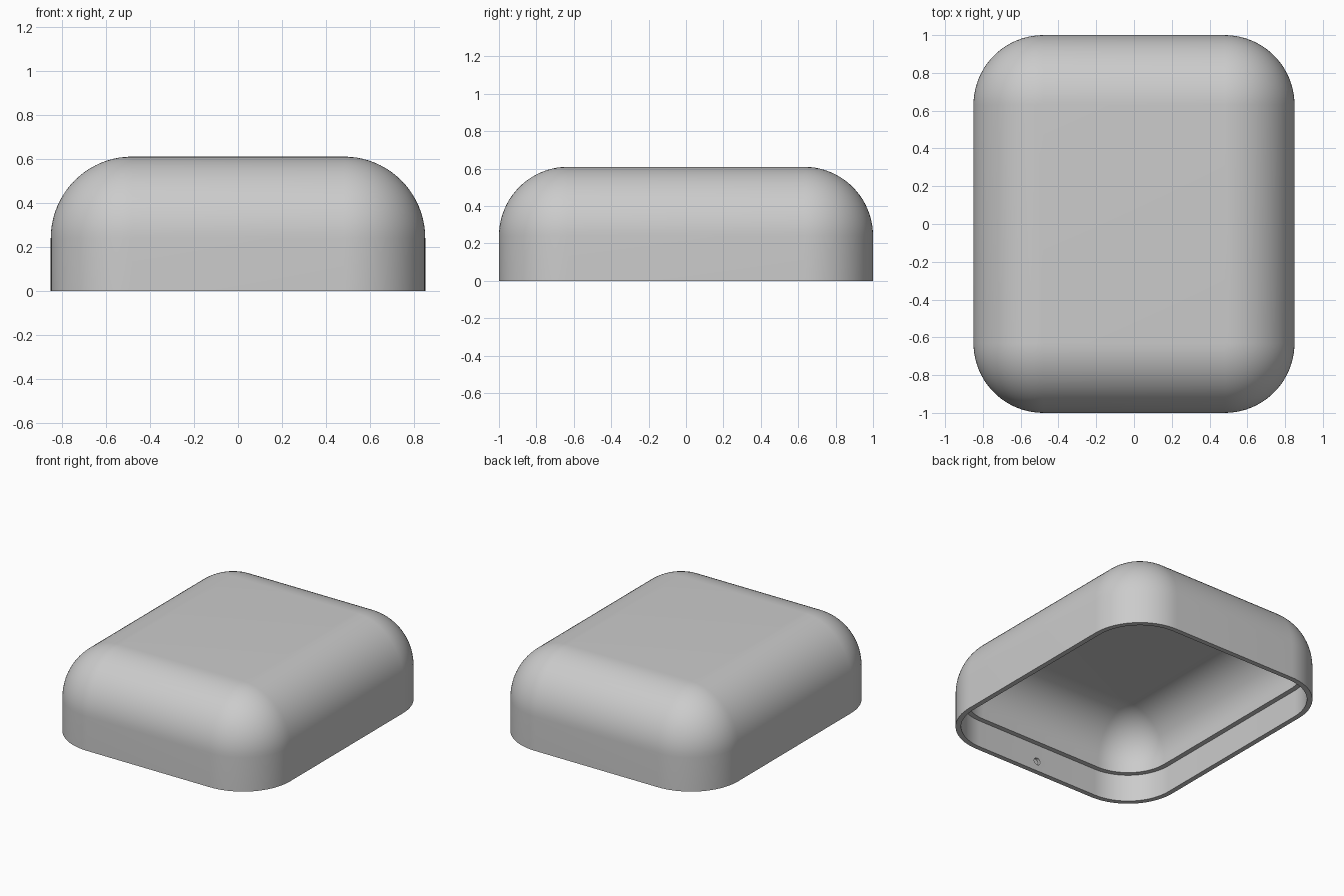
import bpy
import bmesh
from math import sin, cos, pi, radians

cube = bpy.data.objects.get("Cube")
if cube:
    bpy.data.objects.remove(cube)

CORNER_X, CORNER_Y = 0.48, 0.63   # centres of the rounded corners
RADIUS, SPRING_Z = 0.37, 0.24     # outer radius and height where the dome starts
RIM, WALL = 0.035, 0.07           # thickness at the lip and above the ledge
LEDGE_Z = 0.19
STEPS = 20

grey = bpy.data.materials.new("plain_grey")
grey.use_nodes = True
colour = (0.6, 0.6, 0.6, 1)
grey.diffuse_color = colour
grey.node_tree.nodes["Principled BSDF"].inputs["Base Color"].default_value = colour


def ring(bm, radius, z):
    """Rounded rectangle at height z."""
    verts = []
    for quarter, (sx, sy) in enumerate([(1, 1), (-1, 1), (-1, -1), (1, -1)]):
        for i in range(STEPS + 1):
            a = (quarter + i / STEPS) * pi / 2
            verts.append(bm.verts.new((sx * CORNER_X + radius * cos(a),
                                       sy * CORNER_Y + radius * sin(a), z)))
    return verts


def dome(radius):
    """Quarter-round profile from the wall up to the flat top."""
    angles = [i / STEPS * pi / 2 for i in range(STEPS + 1)]
    return [(radius * cos(a), SPRING_Z + radius * sin(a)) for a in angles]


# Shell: profile runs from inner ceiling, down over ledge and lip, up to the top
inner = RADIUS - WALL
profile = dome(inner)[::-1]
profile += [(inner, LEDGE_Z), (RADIUS - RIM, LEDGE_Z), (RADIUS - RIM, 0), (RADIUS, 0)]
profile += dome(RADIUS)

bm = bmesh.new()
rings = [ring(bm, max(r, 0), z) for r, z in profile]
for a, b in zip(rings, rings[1:]):
    for i in range(len(a)):
        j = (i + 1) % len(a)
        bm.faces.new((a[i], a[j], b[j], b[i]))
for end in (rings[0], rings[-1]):
    bm.faces.new(end)
bmesh.ops.remove_doubles(bm, verts=bm.verts, dist=0.0001)
bmesh.ops.recalc_face_normals(bm, faces=bm.faces)
mesh = bpy.data.meshes.new("cover_shell")
bm.to_mesh(mesh)
bm.free()
mesh.materials.append(grey)
shell = bpy.data.objects.new("cover_shell", mesh)
bpy.context.collection.objects.link(shell)

# Blind hole in the inside of the front wall
bpy.ops.mesh.primitive_cylinder_add(vertices=24, radius=0.025, depth=0.06,
                                    location=(0, -0.955, 0.07),
                                    rotation=(radians(90), 0, 0))
cutter = bpy.context.object
cutter.name = "hole_cutter"
cutter.hide_render = True
cutter.data.materials.append(grey)
cut = shell.modifiers.new("hole", 'BOOLEAN')
cut.operation = 'DIFFERENCE'
cut.solver = 'EXACT'
cut.object = cutter

bpy.ops.object.select_all(action='DESELECT')
shell.select_set(True)
bpy.context.view_layer.objects.active = shell
bpy.ops.object.modifier_apply(modifier=cut.name)
bpy.data.objects.remove(cutter)
bpy.ops.object.shade_smooth_by_angle(angle=radians(30))
